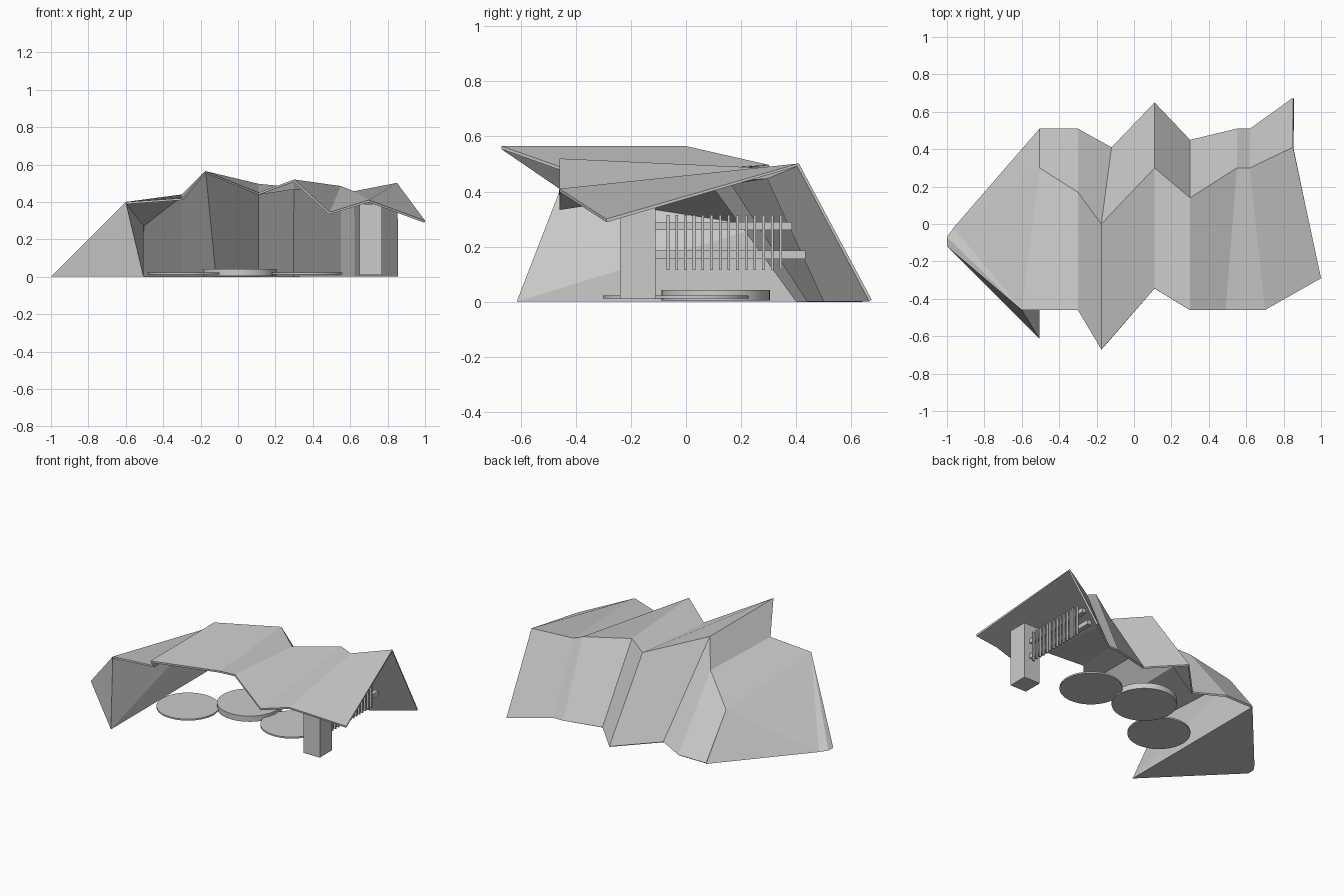
import bpy

if "Cube" in bpy.data.objects:
    bpy.data.objects.remove(bpy.data.objects["Cube"])

def mesh_object(name, verts, faces):
    me = bpy.data.meshes.new(name)
    me.from_pydata(verts, [], faces)
    me.update()
    ob = bpy.data.objects.new(name, me)
    bpy.context.collection.objects.link(ob)
    return ob

def box(name, lo, hi):
    (x0, y0, z0), (x1, y1, z1) = lo, hi
    v = [(x, y, z) for z in (z0, z1) for x, y in ((x0, y0), (x1, y0), (x1, y1), (x0, y1))]
    f = [(3, 2, 1, 0), (4, 5, 6, 7)] + [(i, (i + 1) % 4, (i + 1) % 4 + 4, i + 4) for i in range(4)]
    return mesh_object(name, v, f)

def disc(name, x, y, z0, z1, r=0.19):
    bpy.ops.mesh.primitive_cylinder_add(vertices=48, radius=r, depth=z1 - z0,
                                        location=(x, y, (z0 + z1) / 2))
    bpy.context.object.name = name
    bpy.ops.object.shade_smooth_by_angle()

# Folded shell: front eave, ridge and back foot of each fold line
G = 0.006
eave = [(-.6, -.46, .40), (-.3, -.46, .42), (-.175, -.67, .565), (.11, -.345, .45),
        (.3, -.46, .52), (.49, -.46, .345), (.7, -.46, .41), (1.0, -.29, .30)]
ridge = [(-.505, .3, .28), (-.3, .17, .44), (-.175, 0, .565), (.11, .3, .497),
         (.3, .14, .478), (.55, .3, .485), (.62, .3, .457), (.85, .41, .502)]
foot = [(-.505, .51, G), (-.3, .51, G), (-.12, .41, G), (.11, .65, G),
        (.3, .45, G), (.55, .51, G), (.62, .51, G), (.85, .675, G)]
n = len(eave)
faces = []
for row in (0, n):
    for i in range(n - 1):
        a = row + i
        faces.append((a, a + 1, a + 1 + n, a + n))
shell = mesh_object("folded_roof_and_back_wall", eave + ridge + foot, faces)
sol = shell.modifiers.new("thickness", 'SOLIDIFY')
sol.thickness = 0.012
sol.offset = -1

# Solid side wedge with a blunt tip
v = [(-.6, -.46, .40), (-.505, .3, .28), (-.505, .51, 0), (-.505, -.615, 0),
     (-1, -.12, 0), (-1, -.07, 0), (-.965, -.02, 0)]
f = [(0, 1, 6), (1, 2, 6), (0, 6, 5), (0, 5, 4), (0, 4, 3),
     (0, 3, 1), (1, 3, 2), (2, 3, 4, 5, 6)]
mesh_object("side_wedge", v, f)

# Column under the right roof panel
box("column", (.65, -.24, .01), (.77, -.11, .388))

# Slatted screen: two rails from column to back wall, with upright slats
box("screen_rail_lower", (.70, -.11, .155), (.73, .435, .185))
box("screen_rail_upper", (.70, -.11, .26), (.73, .385, .29))
for i in range(14):
    y = -.065 + i * .0315
    box(f"screen_slat_{i + 1}", (.73, y - .005, .115), (.745, y + .005, .315))

# Floor platforms
disc("left_platform", -.29, -.112, .012, .022)
disc("middle_platform", .01, .108, .004, .042, .197)
disc("right_platform", .37, .037, .012, .022)
